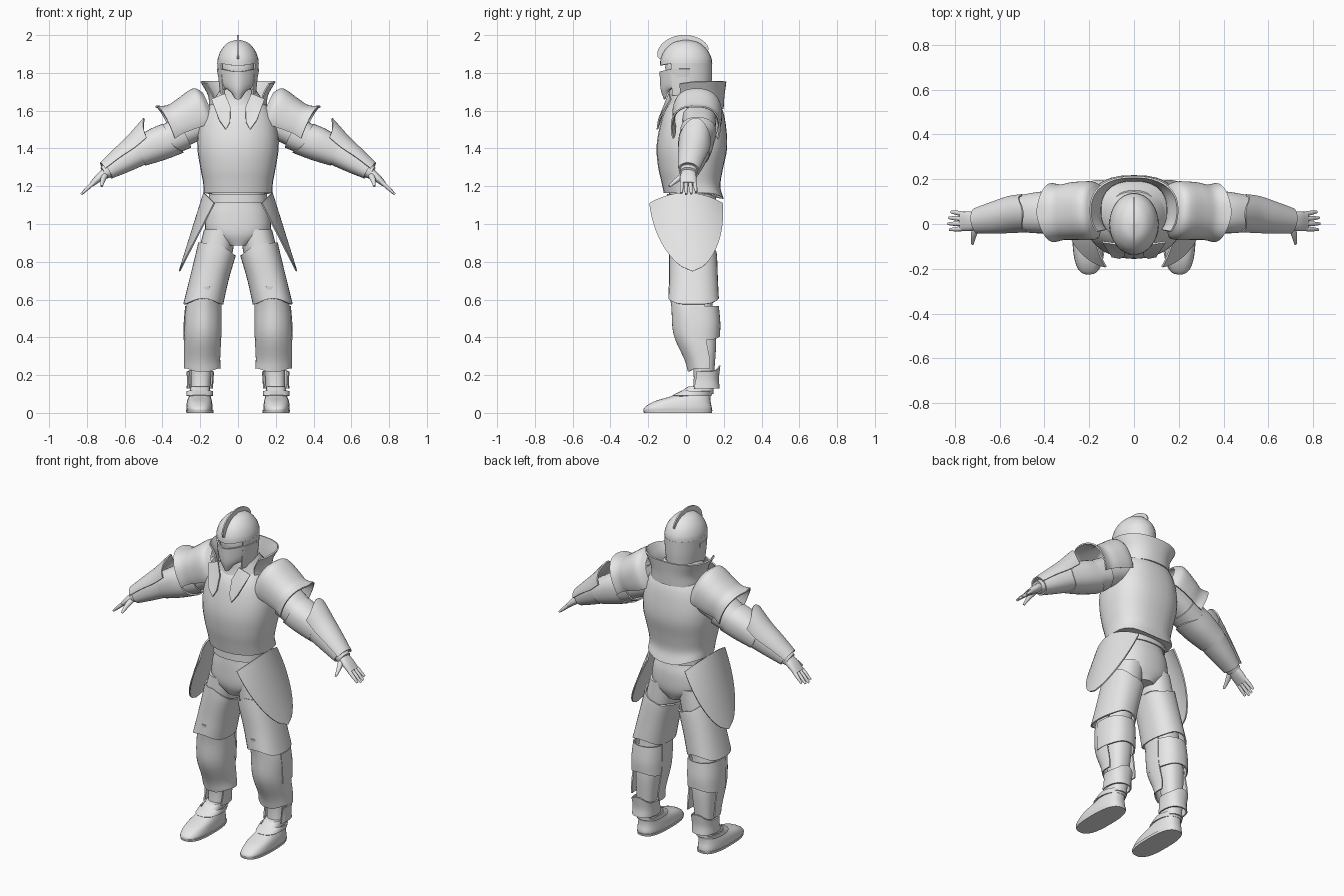
import bpy
import bmesh
from math import sin, cos, radians, pi
from mathutils import Vector

cube = bpy.data.objects.get("Cube")
if cube:
    bpy.data.objects.remove(cube, do_unlink=True)

STEEL = bpy.data.materials.new("pale_steel")
STEEL.use_nodes = True
STEEL.diffuse_color = (0.8, 0.8, 0.8, 1)
STEEL.node_tree.nodes["Principled BSDF"].inputs["Base Color"].default_value = STEEL.diffuse_color

UP = Vector((0, 0, 1))
ALONG = None
SHELL = 0.008
STEPS = 4
SIDES = 32


def finish(name, bm, thick, mirror):
    """Turn a bmesh into a shaded object, with wall thickness and a mirrored twin."""
    bmesh.ops.recalc_face_normals(bm, faces=bm.faces[:])
    mesh = bpy.data.meshes.new(name)
    bm.to_mesh(mesh)
    bm.free()
    mesh.materials.append(STEEL)
    obj = bpy.data.objects.new(name, mesh)
    bpy.context.collection.objects.link(obj)
    if thick:
        wall = obj.modifiers.new("wall", 'SOLIDIFY')
        wall.thickness = thick
        wall.offset = 0
    if mirror:
        twin = obj.modifiers.new("twin", 'MIRROR')
        twin.use_mirror_merge = False
    bpy.ops.object.select_all(action='DESELECT')
    obj.select_set(True)
    bpy.context.view_layer.objects.active = obj
    bpy.ops.object.convert(target='MESH')
    bpy.ops.object.shade_smooth_by_angle(angle=radians(35))
    return obj


def skin(bm, rings, closed):
    """Join neighbouring rings with quads."""
    count = len(rings[0])
    for low, high in zip(rings, rings[1:]):
        for i in range(count if closed else count - 1):
            j = (i + 1) % count
            bm.faces.new((low[i], low[j], high[j], high[i]))


def smooth_rows(rows):
    """Pass a smooth spline through the section rows; yields (fraction, row)."""
    rows = [Vector(r) for r in rows]
    padded = [rows[0] * 2 - rows[1]] + rows + [rows[-1] * 2 - rows[-2]]
    spans = len(rows) - 1
    for k in range(spans * STEPS + 1):
        i = min(k // STEPS, spans - 1)
        t = k / STEPS - i
        a, b, c, d = padded[i:i + 4]
        yield k / (spans * STEPS), b + (c - a) * (t / 2) + (a * 2 - b * 5 + c * 4 - d) * (t * t / 2) \
            + (b * 3 - a - c * 3 + d) * (t ** 3 / 2)


def power(value, exponent):
    return abs(value) ** exponent * (1 if value > 0 else -1)


def loft(name, rows, axis=UP, arc=None, start=None, end=None, square=0.85,
         keel=0, thick=0, mirror=True):
    """Loft oval sections (x, y, z, radius across, radius in depth) along an axis.
    Angles: 90 is the back, 270 the front; on arms 0 is below and 180 on top."""
    if axis is ALONG:
        axis = Vector(rows[-1][:3]) - Vector(rows[0][:3])
    axis = axis.normalized()
    depth = Vector((0, 1, 0))
    depth = (depth - axis * depth.dot(axis)).normalized()
    across = depth.cross(axis)
    first, last = arc or (0, 360)
    count = SIDES if arc is None else SIDES + 1
    bm = bmesh.new()
    rings = []
    for f, row in smooth_rows(rows):
        ring = []
        for i in range(count):
            a = radians(first + (last - first) * i / SIDES)
            ridge = 1 + keel * max(0, -sin(a)) ** 12
            p = Vector(row[:3]) + across * (max(row[3], 0.001) * power(cos(a), square))
            p += depth * (max(row[4], 0.001) * power(sin(a), square) * ridge)
            if start:
                p += axis * (start(a) * (1 - f) ** 3)
            if end:
                p += axis * (end(a) * f ** 3)
            ring.append(bm.verts.new(p))
        rings.append(ring)
    skin(bm, rings, arc is None)
    if not thick:
        bm.faces.new(rings[0])
        bm.faces.new(rings[-1])
    return finish(name, bm, thick, mirror)


def plate(name, points, mirror=True, thick=SHELL):
    bm = bmesh.new()
    bm.faces.new([bm.verts.new(p) for p in points])
    bmesh.ops.triangulate(bm, faces=bm.faces[:])
    return finish(name, bm, thick, mirror)


def front(a):
    return max(0, -sin(a)) ** 4


def back(a):
    return max(0, sin(a)) ** 4


# Helmet: inner head, skull with brow, neck guard, pointed face mask and crest
loft("head", [(0, .01, 1.6, .07, .08), (0, 0, 1.72, .07, .09), (0, 0, 1.83, .09, .11),
              (0, 0, 1.9, .07, .09)], mirror=False)
loft("helmet_skull", [(0, 0, 1.85, .106, .134), (0, 0, 1.88, .102, .13), (0, 0, 1.92, .085, .109),
                      (0, 0, 1.957, .05, .065), (0, 0, 1.972, .002, .002)],
     square=1, start=lambda a: -.012 * front(a), thick=SHELL, mirror=False)
loft("helmet_back", [(0, 0, 1.68, .09, .125), (0, 0, 1.77, .1, .133), (0, 0, 1.852, .106, .135)],
     square=1, arc=(-35, 215), thick=SHELL, mirror=False)
loft("face_mask", [(0, -.01, 1.66, .062, .095), (0, -.01, 1.72, .088, .112), (0, 0, 1.822, .109, .126)],
     square=1, arc=(170, 370), keel=.08, thick=SHELL, mirror=False,
     start=lambda a: .09 * (1 - front(a)), end=lambda a: -.015 * front(a))
bm = bmesh.new()
rings = []
for i in range(SIDES + 1):
    t = i / SIDES
    a = radians(35 + 135 * t)
    lift = .034 * sin(pi * t) ** 0.6
    rings.append([bm.verts.new((x, r * 1.28 * cos(a), 1.855 + r * sin(a)))
                  for x, r in ((-.005, .105), (-.004, .112 + lift), (.004, .112 + lift), (.005, .105))])
skin(bm, rings, True)
finish("helmet_crest", bm, 0, False)

# Collar, gorget and lapels
loft("gorget", [(0, .05, 1.58, .17, .14), (0, .04, 1.65, .13, .115), (0, .025, 1.71, .09, .1)],
     keel=.1, thick=SHELL, mirror=False)
loft("high_collar", [(0, .06, 1.61, .15, .135), (0, .06, 1.68, .155, .14), (0, .06, 1.755, .195, .15)],
     arc=(-35, 215), thick=SHELL, mirror=False, end=lambda a: -.02 * max(0, -sin(a)))
plate("lapel", [(.04, -.115, 1.62), (.042, -.142, 1.54), (.064, -.152, 1.5), (.1, -.145, 1.55),
                (.14, -.08, 1.66), (.07, -.09, 1.69)])

# Torso armour
loft("cuirass", [(0, .045, 1.165, .182, .155), (0, .03, 1.22, .185, .152), (0, .028, 1.3, .2, .167),
                 (0, .035, 1.4, .215, .182), (0, .04, 1.5, .21, .174), (0, .045, 1.6, .175, .15),
                 (0, .05, 1.68, .1, .1)],
     square=.8, keel=.05, mirror=False, start=lambda a: -.035 * back(a))
loft("pelvis", [(0, .035, .885, .06, .1), (0, .035, .95, .165, .125), (0, .035, 1.05, .168, .128),
                (0, .03, 1.12, .145, .12), (0, .03, 1.2, .14, .12)], mirror=False)
loft("belt", [(0, .03, 1.115, .152, .126), (0, .03, 1.16, .15, .126)], thick=SHELL, mirror=False)

# Hip shields: bowed plates that narrow to a rounded tip
bm = bmesh.new()
rings = []
for i in range(17):
    t = i / 16
    half = .192 * max(0.0004, 1 - t * t) ** 0.6
    rings.append([bm.verts.new((.18 + .13 * t - .055 * u * u * (1 - t), .035 * t + half * u,
                                1.165 - .055 * u * u * (1 - t) - .415 * t))
                  for u in [k / 8 - 1 for k in range(17)]])
skin(bm, rings, False)
finish("hip_shield", bm, SHELL, True)

# Legs
loft("leg", [(.2, .09, .1, .05, .055), (.195, .095, .22, .055, .055), (.187, .085, .4, .07, .075),
             (.175, .05, .58, .075, .09), (.125, .035, .82, .09, .115), (.095, .035, .97, .085, .115)])
loft("thigh_skirt", [(.184, .04, .575, .102, .13), (.155, .04, .7, .1, .125), (.123, .038, .83, .1, .123),
                     (.11, .038, .9, .097, .12)], thick=SHELL,
     start=lambda a: .03 * front(a) + .03 * back(a), end=lambda a: -.05 * back(a) - .07 * max(0, -cos(a)))
loft("shin_guard", [(.188, .1, .255, .093, .08), (.19, .095, .3, .092, .093), (.187, .065, .42, .095, .118),
                    (.182, .06, .56, .092, .124), (.165, .045, .66, .072, .125)],
     arc=(165, 375), keel=.08, thick=SHELL,
     start=lambda a: -.035 * front(a) - .02 * abs(cos(a)), end=lambda a: .03 * front(a) - .02)
loft("calf_cuff", [(.19, .06, .385, .095, .115), (.188, .06, .47, .096, .118), (.184, .055, .565, .092, .115)],
     arc=(-15, 195), thick=SHELL, start=lambda a: .02 * back(a))

# Feet
loft("boot", [(.202, -.043, 0, .066, .178), (.204, -.043, .025, .07, .18), (.204, -.02, .06, .066, .15),
              (.202, .035, .095, .056, .095), (.2, .075, .14, .05, .062)], square=.75)
loft("sole", [(.202, -.043, 0, .071, .18), (.202, -.043, .014, .073, .183)], square=.75)
loft("instep_band", [(.203, .03, .09, .066, .1), (.202, .06, .115, .066, .078)], thick=SHELL)
loft("heel_guard", [(.202, .09, .13, .066, .085), (.2, .095, .18, .066, .075), (.2, .1, .24, .07, .078)],
     arc=(-30, 210), thick=SHELL, end=lambda a: .03 * back(a) - .02)

# Arms
loft("upper_arm", [(.16, .07, 1.55, .085, .09), (.27, .07, 1.5, .08, .085), (.36, .06, 1.45, .075, .08),
                   (.46, .05, 1.41, .065, .07)], axis=ALONG)
loft("forearm", [(.41, .05, 1.435, .065, .07), (.5, .045, 1.395, .068, .072), (.6, .03, 1.335, .055, .06),
                 (.71, .012, 1.27, .034, .042)], axis=ALONG)
loft("pauldron", [(.15, .06, 1.6, .1, .09), (.185, .06, 1.59, .135, .125), (.27, .058, 1.55, .12, .125),
                  (.33, .052, 1.522, .112, .12), (.385, .05, 1.5, .132, .128)],
     axis=ALONG, arc=(65, 295), thick=SHELL, end=lambda a: -.025 * abs(sin(a)))
loft("rerebrace", [(.29, .065, 1.485, .087, .092), (.37, .058, 1.445, .08, .086)], axis=ALONG, thick=SHELL)
loft("elbow_guard", [(.365, .055, 1.445, .088, .09), (.43, .05, 1.42, .086, .088), (.52, .045, 1.38, .073, .076)],
     axis=ALONG, thick=SHELL, start=lambda a: -.045 * max(0, cos(a)) ** 2, end=lambda a: .02 * back(a))
loft("forearm_fan", [(.475, .048, 1.425, .125, .085), (.54, .042, 1.38, .095, .082),
                     (.62, .028, 1.335, .068, .07), (.7, .014, 1.28, .05, .055)],
     axis=ALONG, arc=(105, 255), thick=SHELL, square=1, start=lambda a: -.055 * max(0, -cos(a)) ** 3)
loft("wrist_cuff", [(.52, .045, 1.382, .07, .075), (.61, .03, 1.33, .058, .063), (.69, .015, 1.28, .041, .05)],
     axis=ALONG, thick=SHELL)

# Hands
loft("palm", [(.685, .015, 1.285, .025, .034), (.73, .012, 1.25, .022, .043), (.772, .012, 1.212, .014, .042)],
     axis=ALONG)
for i, (finger, reach) in enumerate(zip(("index", "middle", "ring", "little"), (.9, 1, .95, .8))):
    y = -.021 + .022 * i
    loft(finger + "_finger", [(.762, y, 1.22, .011, .011), (.762 + .035 * reach, y * 1.1, 1.22 - .031 * reach, .01, .01),
                              (.762 + .068 * reach, y * 1.2, 1.22 - .063 * reach, .006, .006)], axis=ALONG, square=1)
loft("thumb", [(.7, -.005, 1.265, .016, .016), (.715, -.045, 1.235, .014, .014), (.722, -.088, 1.2, .006, .007)],
     axis=Vector((.35, -.5, -.8)), square=1)
